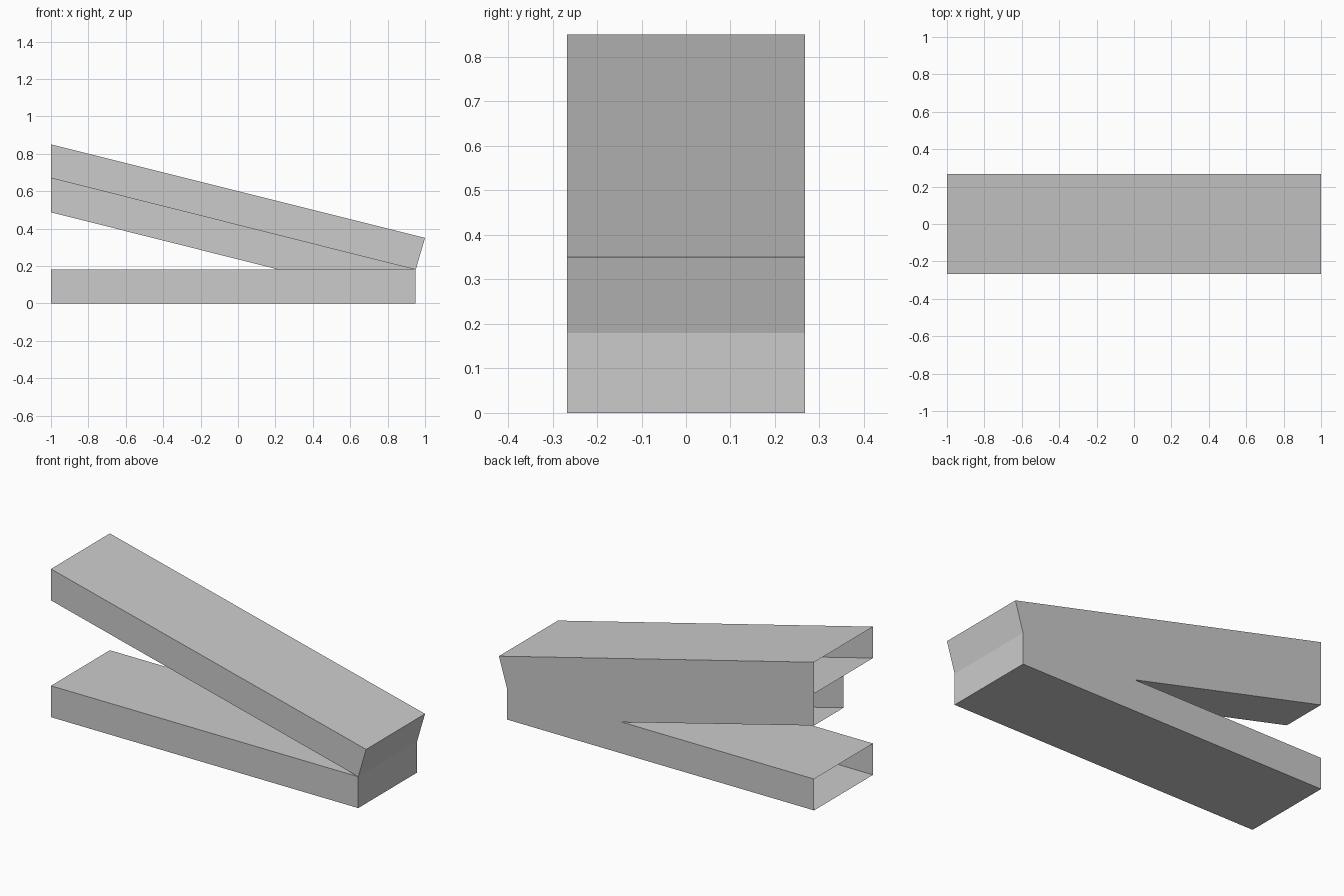
import bpy
import bmesh

if "Cube" in bpy.data.objects:
    bpy.data.objects.remove(bpy.data.objects["Cube"])

W = 0.267  # half width


def open_prism(name, profile, y0, y1, skip):
    """Extrude an (x, z) profile along y as a thin shell, leaving out the sides listed in skip."""
    bm = bmesh.new()
    front = [bm.verts.new((x, y0, z)) for x, z in profile]
    back = [bm.verts.new((x, y1, z)) for x, z in profile]
    bm.faces.new(front)
    bm.faces.new(back[::-1])
    n = len(profile)
    for i in range(n):
        if i not in skip:
            j = (i + 1) % n
            bm.faces.new((front[j], front[i], back[i], back[j]))
    mesh = bpy.data.meshes.new(name)
    bm.to_mesh(mesh)
    bm.free()
    obj = bpy.data.objects.new(name, mesh)
    bpy.context.collection.objects.link(obj)
    return obj


# Profiles run counter-clockwise seen from the front; the last side is the open left end

# Flat lower channel
open_prism("lower_channel", [(-1, 0), (0.95, 0), (0.95, 0.18), (-1, 0.18)], -W, W, {3})

# Sloping upper channel
open_prism("upper_channel", [(-1, 0.67), (0.95, 0.18), (1, 0.35), (-1, 0.85)], -W, W, {3})

# Half-width channel under the upper one; its roof and base are shared with the others
open_prism("half_channel", [(-1, 0.487), (0.22, 0.18), (0.95, 0.18), (-1, 0.67)], 0, W, {1, 2, 3})
